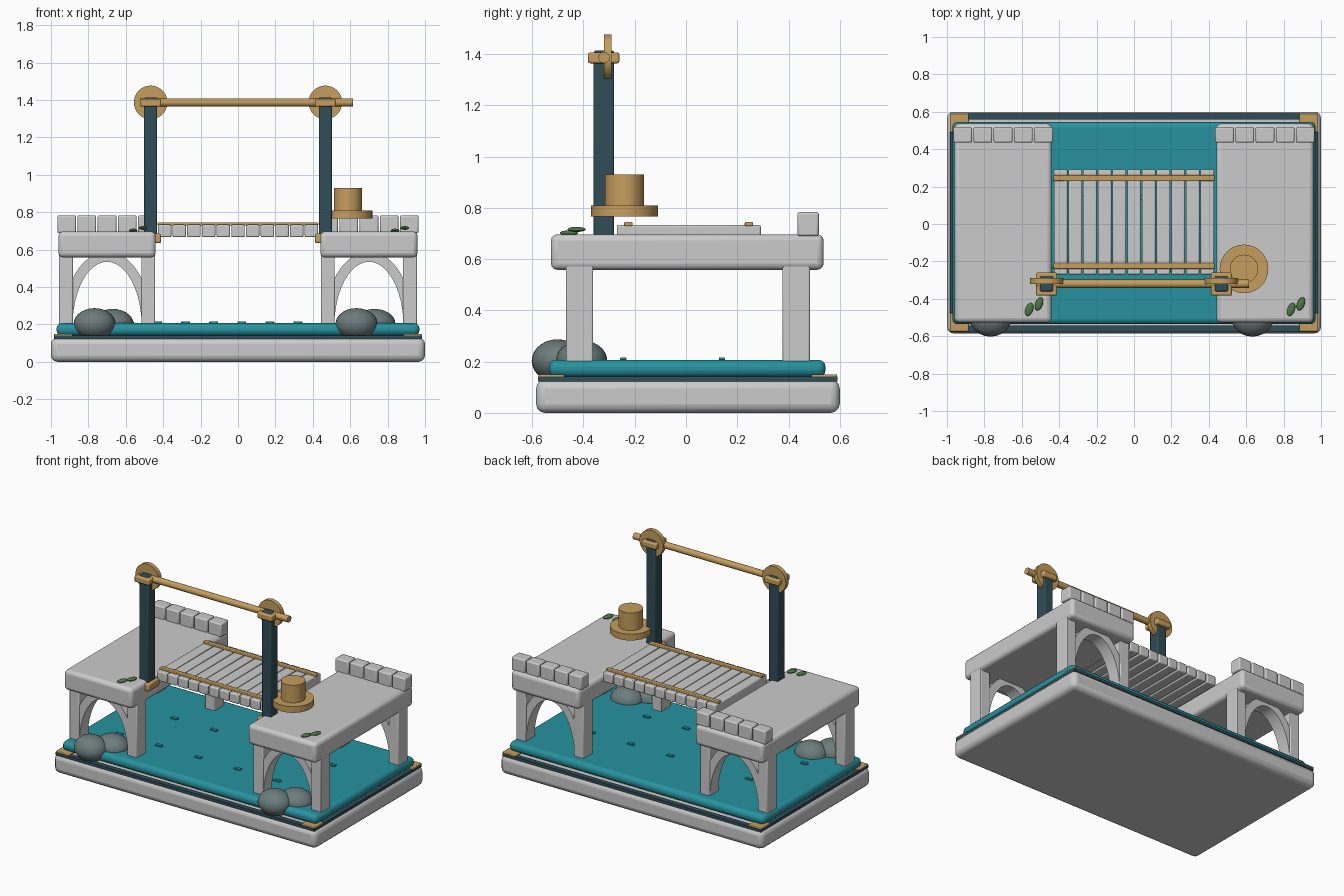
import bpy, bmesh, math

if "Cube" in bpy.data.objects:
    bpy.data.objects.remove(bpy.data.objects["Cube"])

def mat(name, c):
    m = bpy.data.materials.new(name)
    m.diffuse_color = (*c, 1)
    m.use_nodes = True
    m.node_tree.nodes["Principled BSDF"].inputs["Base Color"].default_value = m.diffuse_color
    return m

WATER = mat("teal_water", (0.02, 0.29, 0.35))
DARK = mat("dark_timber", (0.03, 0.075, 0.095))
GOLD = mat("brass", (0.56, 0.34, 0.11))
ROCK = mat("rock", (0.15, 0.2, 0.2))
LEAF = mat("leaf", (0.07, 0.19, 0.06))

def finish(ob, name, m=None, smooth=True):
    ob.name = name
    if m:
        ob.data.materials.append(m)
    if smooth:
        bpy.context.view_layer.objects.active = ob
        ob.select_set(True)
        bpy.ops.object.shade_smooth_by_angle(angle=math.radians(35))
    return ob

def box(name, x, y, z, m=None, bevel=0.0, seg=2):
    """Box given by (min, max) on each axis, with a rounded edge."""
    bpy.ops.mesh.primitive_cube_add(size=1, location=[sum(a) / 2 for a in (x, y, z)])
    ob = bpy.context.object
    ob.scale = [a[1] - a[0] for a in (x, y, z)]
    bpy.ops.object.transform_apply(location=False, rotation=False, scale=True)
    if bevel:
        b = ob.modifiers.new("bevel", 'BEVEL')
        b.width, b.segments = bevel, seg
    return finish(ob, name, m, bool(bevel))

def cyl(name, r, depth, loc, rot=(0, 0, 0), m=None, n=32):
    bpy.ops.mesh.primitive_cylinder_add(radius=r, depth=depth, vertices=n, location=loc, rotation=rot)
    return finish(bpy.context.object, name, m)

def blob(name, loc, radii, m, rot=0):
    bpy.ops.mesh.primitive_uv_sphere_add(segments=24, ring_count=14, location=loc, rotation=(0, 0, rot))
    bpy.context.object.scale = radii
    return finish(bpy.context.object, name, m)

def arch(name, cx, cy, depth):
    """Half-elliptical arch ring, extruded along y."""
    bm = bmesh.new()
    n = 24
    rows = []
    for y in (cy - depth / 2, cy + depth / 2):
        for a, b in ((0.185, 0.345), (0.24, 0.40)):
            rows.append([bm.verts.new((cx - a * math.cos(math.pi * i / n), y,
                                       0.19 + b * math.sin(math.pi * i / n))) for i in range(n + 1)])
    loop = [rows[0], rows[1], rows[3], rows[2]]
    for k in range(4):
        p, q = loop[k], loop[(k + 1) % 4]
        for i in range(n):
            bm.faces.new((p[i], p[i + 1], q[i + 1], q[i]))
    for i in (0, n):
        bm.faces.new([r[i] for r in loop])
    bmesh.ops.recalc_face_normals(bm, faces=bm.faces)
    me = bpy.data.meshes.new(name)
    bm.to_mesh(me)
    bm.free()
    ob = bpy.data.objects.new(name, me)
    bpy.context.collection.objects.link(ob)
    return finish(ob, name)

# plinth, timber trim, brass corners and water slab
box("base", (-1, 1), (-0.585, 0.6), (0, 0.13), None, 0.035, 3)
for i, y in enumerate((-0.56, 0.575)):
    box(f"trim_long_{i}", (-0.98, 0.98), (y - 0.017, y + 0.017), (0.122, 0.142), DARK)
for s in (-1, 1):
    box(f"trim_side_{s}", (s * 0.97 - 0.015, s * 0.97 + 0.015), (-0.575, 0.59), (0.122, 0.142), DARK)
    for i, y in enumerate((-0.525, 0.54)):
        box(f"corner_plate_{s}_{i}", (s * 0.935 - 0.05, s * 0.935 + 0.05), (y - 0.05, y + 0.05), (0.138, 0.15), GOLD, 0.004)
box("water", (-0.97, 0.97), (-0.535, 0.545), (0.14, 0.207), WATER, 0.028, 3)

# small ripples in staggered rows
for j, (y, x0) in enumerate(((-0.245, -0.73), (0.14, -0.58))):
    for i in range(5):
        x = x0 + 0.3 * i
        box(f"ripple_{j}_{i}", (x - 0.024, x + 0.024), (y - 0.012, y + 0.012), (0.206, 0.216), WATER, 0.003)

# stone towers: deck, legs, arches, battlements
for s in (-1, 1):
    c = s * 0.70
    box(f"deck_{s}", (c - 0.26, c + 0.26), (-0.527, 0.537), (0.558, 0.697), None, 0.025, 3)
    for j, y in enumerate((-0.415, 0.43)):
        for k in (-1, 1):
            lx = c + k * 0.22
            box(f"leg_{s}_{j}_{k}", (lx - 0.037, lx + 0.037), (y - 0.053, y + 0.053), (0.17, 0.58), None, 0.006)
        arch(f"arch_{s}_{j}", c, y, 0.09)
    for i in range(5):
        bx = c + (i - 2) * 0.108
        box(f"battlement_{s}_{i}", (bx - 0.05, bx + 0.05), (0.435, 0.518), (0.69, 0.783), None, 0.008)

# plank bridge with two brass runners
for i in range(11):
    x = (i - 5) * 0.0785
    box(f"plank_{i}", (x - 0.036, x + 0.036), (-0.27, 0.292), (0.667, 0.733), None, 0.007)
for i, y in enumerate((-0.225, 0.245)):
    box(f"runner_{i}", (-0.43, 0.43), (y - 0.016, y + 0.016), (0.729, 0.745), GOLD, 0.004)

# gantry: posts, collars, pulley wheels and shaft
for s in (-1, 1):
    x = s * 0.467
    box(f"post_{s}", (x - 0.035, x + 0.035), (-0.36, -0.28), (0.64, 1.413), DARK, 0.007)
    for i, (z0, z1) in enumerate(((0.635, 0.685), (1.364, 1.406))):
        box(f"collar_{s}_{i}", (x - 0.056, x + 0.056), (-0.383, -0.26), (z0, z1), GOLD, 0.008)
    cyl(f"pulley_{s}", 0.09, 0.03, (x, -0.305, 1.387), (math.pi / 2, 0, 0), GOLD)
cyl("shaft", 0.022, 1.135, (0.0475, -0.32, 1.387), (0, math.pi / 2, 0), GOLD, 20)

# winch drum on its flange
cyl("winch_flange", 0.13, 0.043, (0.588, -0.24, 0.787), m=GOLD)
cyl("winch_drum", 0.076, 0.135, (0.588, -0.24, 0.862), m=GOLD)

# boulders and leaves, repeated at each tower
for i, dx in enumerate((0, 1.4)):
    blob(f"boulder_a_{i}", (-0.767 + dx, -0.502, 0.203), (0.112, 0.1, 0.084), ROCK)
    blob(f"boulder_b_{i}", (-0.67 + dx, -0.407, 0.203), (0.112, 0.1, 0.08), ROCK)
    blob(f"leaf_a_{i}", (-0.56 + dx, -0.457, 0.702), (0.02, 0.037, 0.01), LEAF, -0.35)
    blob(f"leaf_b_{i}", (-0.508 + dx, -0.427, 0.716), (0.02, 0.037, 0.01), LEAF, -0.35)
